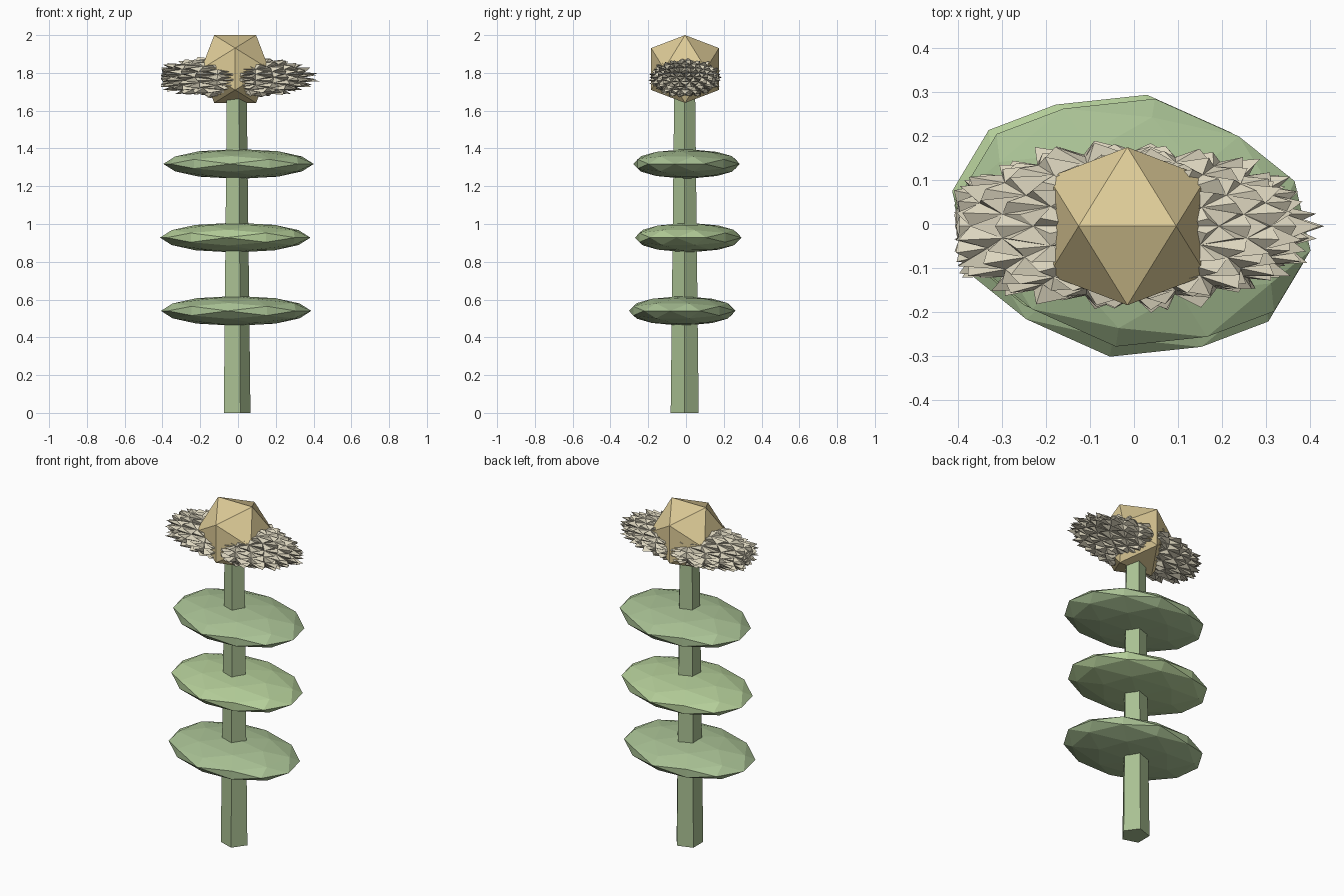
import bpy, bmesh, math, random
from mathutils import Vector, Matrix

if "Cube" in bpy.data.objects:
    bpy.data.objects.remove(bpy.data.objects["Cube"])

random.seed(4)


def material(name, rgb):
    m = bpy.data.materials.new(name)
    m.diffuse_color = (*rgb, 1)
    m.use_nodes = True
    m.node_tree.nodes["Principled BSDF"].inputs["Base Color"].default_value = m.diffuse_color
    return m


def ico(levels):
    """Unit icosahedron with an edge on top, refined towards a sphere."""
    bm = bmesh.new()
    p = (1 + 5 ** 0.5) / 2
    for s in (-1, 1):
        for t in (-p, p):
            for c in ((s, 0, t), (0, t, s), (t, s, 0)):
                bm.verts.new(Vector(c).normalized())
    bmesh.ops.convex_hull(bm, input=bm.verts[:])
    for _ in range(levels):
        bmesh.ops.subdivide_edges(bm, edges=bm.edges[:], cuts=1, use_grid_fill=True)
        for v in bm.verts:
            v.co.normalize()
    bmesh.ops.recalc_face_normals(bm, faces=bm.faces[:])
    return bm


def finish(bm, name, mat, loc):
    me = bpy.data.meshes.new(name)
    bm.to_mesh(me)
    bm.free()
    me.materials.append(mat)
    ob = bpy.data.objects.new(name, me)
    ob.location = loc
    bpy.context.collection.objects.link(ob)
    return ob


green = material("stem_green", (0.40, 0.53, 0.29))
leaf_green = material("leaf_green", (0.40, 0.54, 0.30))
light_green = material("light_leaf_green", (0.46, 0.62, 0.32))
cream = material("petal_cream", (0.72, 0.67, 0.52))
gold = material("centre_gold", (0.73, 0.60, 0.31))

# Tapered five-sided stem
bm = bmesh.new()
bmesh.ops.create_cone(bm, cap_ends=True, segments=5, radius1=0.078, radius2=0.058,
                      depth=1.72, matrix=Matrix.Translation((0, 0, 0.86)))
far = max(bm.verts, key=lambda v: v.co.x - v.co.z).co
turn = -math.atan2(far.y, far.x)
bmesh.ops.rotate(bm, verts=bm.verts[:], matrix=Matrix.Rotation(turn, 3, 'Z'))
finish(bm, "stem", green, (-0.012, -0.007, 0))

# Three flattened leaf tiers
tiers = (("lower_leaf", (-0.01, -0.02, 0.54), leaf_green),
         ("middle_leaf", (-0.015, 0.012, 0.928), light_green),
         ("upper_leaf", (0.003, 0.003, 1.318), leaf_green))
for name, loc, mat in tiers:
    bm = ico(1)
    bmesh.ops.scale(bm, verts=bm.verts[:], vec=(0.403, 0.285, 0.079))
    bmesh.ops.rotate(bm, verts=bm.verts[:], matrix=Matrix.Rotation(math.radians(-9), 3, 'Z'))
    finish(bm, name, mat, loc)

# Spiky ruff of petals: every facet raised to a point, then flattened
bm = ico(2)
base = set(bm.verts)
bmesh.ops.poke(bm, faces=bm.faces[:])
for v in bm.verts:
    k = random.uniform(0.87, 0.93) if v in base else random.uniform(0.97, 1.1)
    u = v.co.normalized() * k
    x = u.x * (0.40 if u.x > 0 else 0.47)
    # blunt end on the left
    v.co = (max(x, -random.uniform(0.395, 0.41)), u.y * 0.185, u.z * 0.108)
finish(bm, "petal_ruff", cream, (0, -0.005, 1.777))

# Faceted flower centre
bm = ico(0)
bmesh.ops.scale(bm, verts=bm.verts[:], vec=(0.211,) * 3)
finish(bm, "flower_centre", gold, (-0.015, -0.005, 1.8205))
